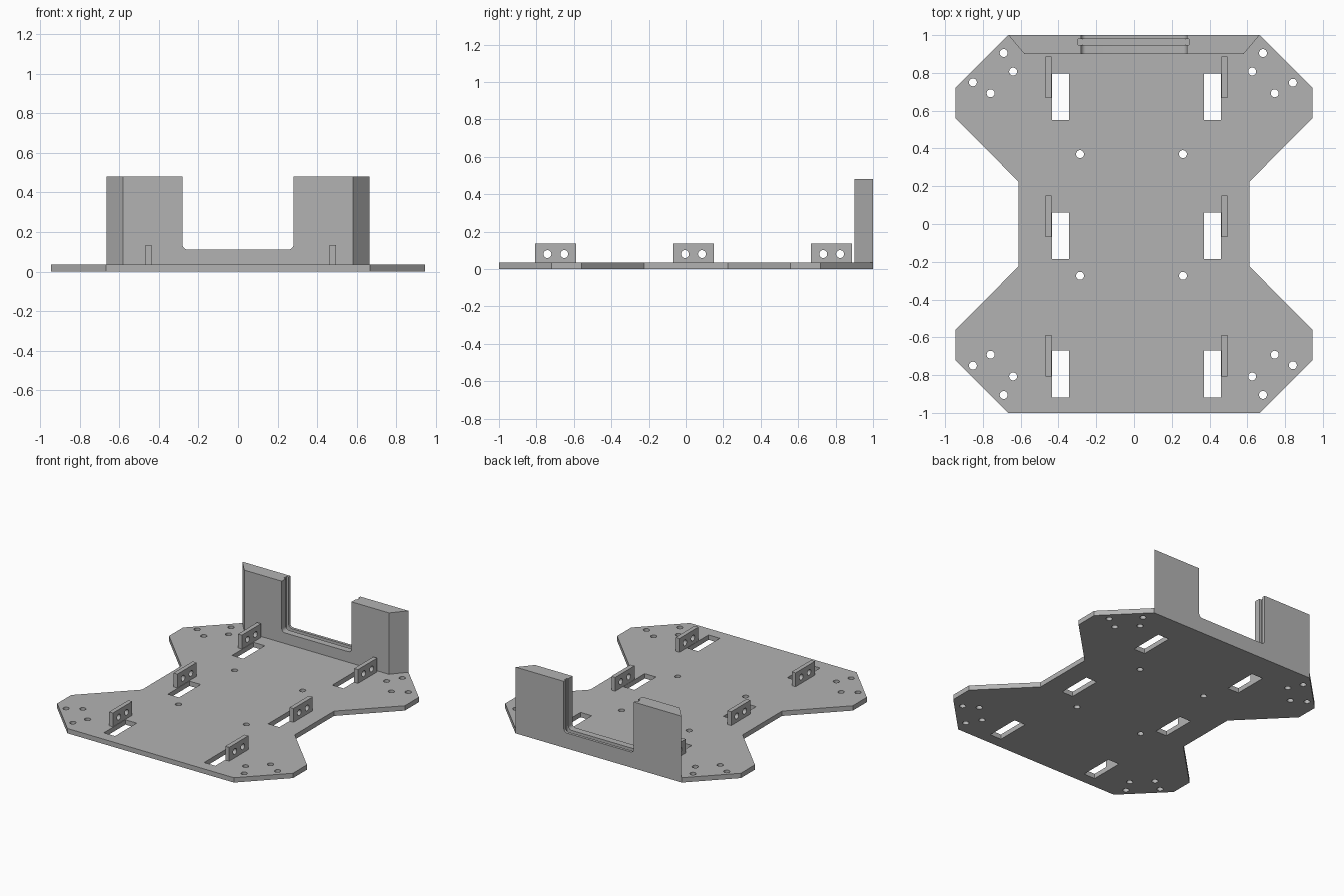
import bpy, bmesh, math
from mathutils import Matrix, Vector

if "Cube" in bpy.data.objects:
    bpy.data.objects.remove(bpy.data.objects["Cube"])

grey = bpy.data.materials.new("plain grey")
grey.diffuse_color = (0.45, 0.45, 0.45, 1)
grey.use_nodes = True
grey.node_tree.nodes["Principled BSDF"].inputs["Base Color"].default_value = grey.diffuse_color

AXES = {  # how (u, v, depth) maps to the world for each extrusion axis
    'X': lambda u, v, d: (d, u, v),
    'Y': lambda u, v, d: (u, d, v),
    'Z': lambda u, v, d: (u, v, d),
}


def prism(bm, points, d0, d1, axis='Z'):
    """Extrude a closed 2D profile from d0 to d1 along an axis."""
    m = AXES[axis]
    a = [bm.verts.new(m(u, v, d0)) for u, v in points]
    b = [bm.verts.new(m(u, v, d1)) for u, v in points]
    n = len(a)
    faces = [bm.faces.new(a), bm.faces.new(b)]
    faces += [bm.faces.new((a[i], a[(i + 1) % n], b[(i + 1) % n], b[i])) for i in range(n)]
    bmesh.ops.recalc_face_normals(bm, faces=faces)


def rect(u0, u1, v0, v1):
    return [(u0, v0), (u1, v0), (u1, v1), (u0, v1)]


def circle(u, v, r, n=24):
    return [(u + r * math.cos(2 * math.pi * i / n), v + r * math.sin(2 * math.pi * i / n))
            for i in range(n)]


def make(name, prisms):
    bm = bmesh.new()
    for p in prisms:
        prism(bm, *p)
    mesh = bpy.data.meshes.new(name)
    bm.to_mesh(mesh)
    bm.free()
    mesh.materials.append(grey)
    ob = bpy.data.objects.new(name, mesh)
    bpy.context.collection.objects.link(ob)
    return ob


def cut(ob, prisms):
    """Subtract each group of prisms from the object and bake the result."""
    cutter = make("cutter", prisms)
    cutter.hide_render = True
    mod = ob.modifiers.new("cut", 'BOOLEAN')
    mod.operation, mod.solver, mod.object = 'DIFFERENCE', 'EXACT', cutter
    bpy.context.view_layer.objects.active = ob
    bpy.ops.object.modifier_apply(modifier=mod.name)
    bpy.data.objects.remove(cutter)


def finish(ob):
    bpy.ops.object.select_all(action='DESELECT')
    ob.select_set(True)
    bpy.context.view_layer.objects.active = ob
    bpy.ops.object.shade_smooth_by_angle(angle=math.radians(30))


T = 0.035   # plate thickness
R = 0.021   # bolt hole radius

# Base plate with a narrow waist
quarter = [(0.667, -1.0), (0.945, -0.72), (0.945, -0.56), (0.612, -0.225)]
right = quarter + [(x, -y) for x, y in reversed(quarter)]
outline = right + [(-x, y) for x, y in reversed(right)]
plate = make("base_plate", [(outline, 0, T)])

# Strap slots and bolt holes through the plate
slots = [rect(x, x + 0.09, y, y + 0.247)
         for x in (-0.433, 0.371) for y in (-0.918, -0.185, 0.55)]
bolts = [(x, y) for x in (-0.286, 0.259) for y in (-0.274, 0.37)]
for s in (-1, 1):
    bolts += [(-0.69, 0.905 * s), (-0.64, 0.807 * s), (-0.853, 0.75 * s), (-0.759, 0.692 * s),
              (0.683, 0.905 * s), (0.626, 0.807 * s), (0.841, 0.748 * s), (0.745, 0.692 * s)]
cut(plate, [(p, -0.1, 0.1) for p in slots + [circle(x, y, R) for x, y in bolts]])
finish(plate)

# Upright tabs beside the slots, each with two cross holes
for side, x in (("left", -0.468), ("right", 0.463)):
    for place, y in (("front", -0.807), ("middle", -0.07), ("rear", 0.668)):
        tab = make(f"{side}_{place}_tab", [(rect(x, x + 0.031, y, y + 0.22), T, 0.135)])
        cut(tab, [(circle(y + dy, 0.08, R), x - 0.1, x + 0.1, 'X') for dy in (0.066, 0.156)])
        finish(tab)

# Rear wall with bevelled ends
wall = make("rear_wall",
            [([(-0.58, 0.9), (0.58, 0.9), (0.665, 1.0), (-0.665, 1.0)], T, 0.48)])

# Wide notch with rounded lower corners
W, Z, r = 0.28, 0.112, 0.025
corner = [(W - r + r * math.sin(a), Z + r - r * math.cos(a))
          for a in [math.pi / 2 * i / 6 for i in range(7)]]
half = corner + [(W, 0.6)]
cut(wall, [(half + [(-x, z) for x, z in reversed(half)], 0.8, 1.1, 'Y')])

# Panel groove running around the notch
cut(wall, [(rect(-0.297, 0.29, 0.09, 0.6), 0.948, 0.98, 'Y')])
finish(wall)
